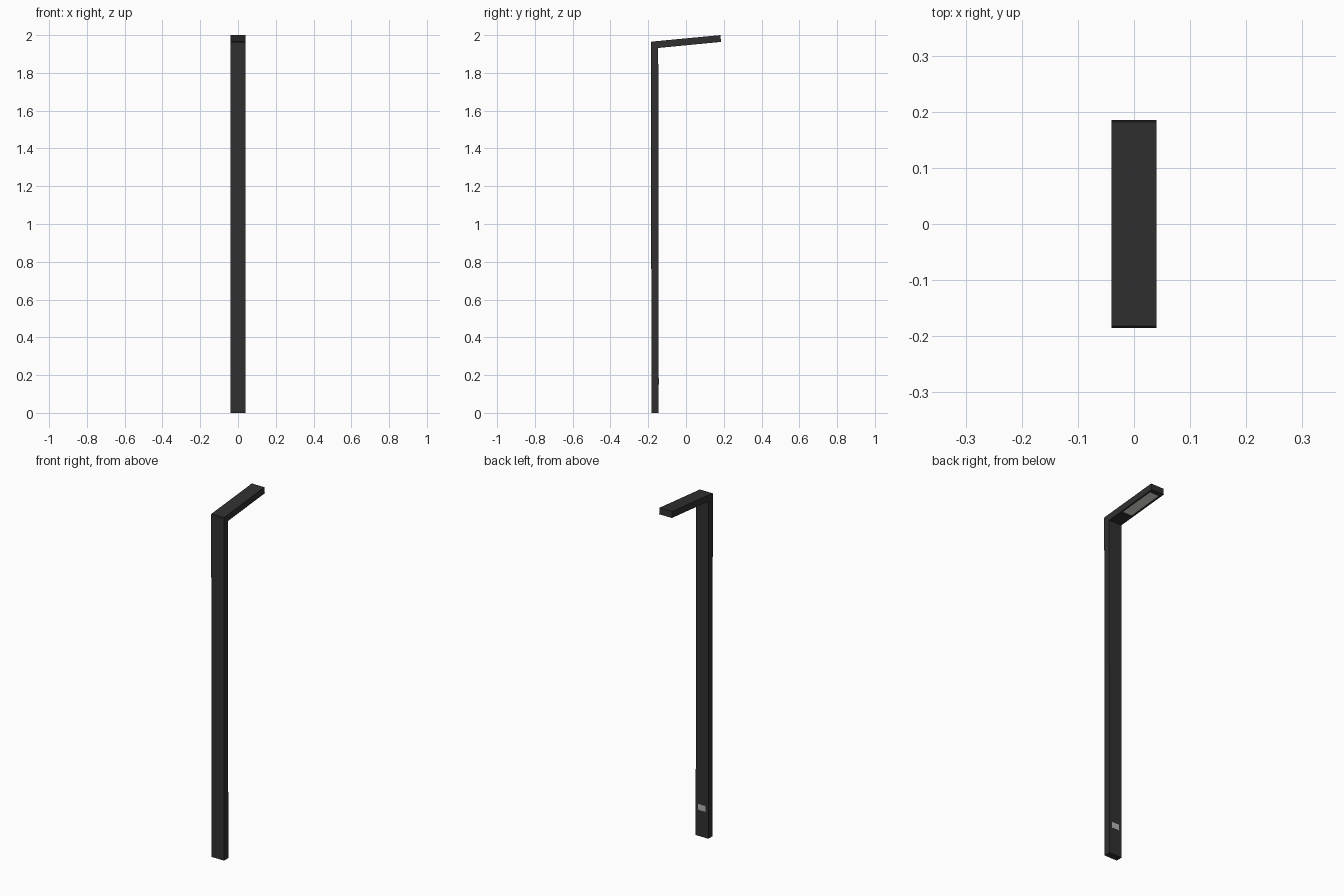
import bpy, bmesh, math
from mathutils import Matrix, Vector

if "Cube" in bpy.data.objects:
    bpy.data.objects.remove(bpy.data.objects["Cube"])


def material(name, rgb):
    m = bpy.data.materials.new(name)
    m.diffuse_color = (*rgb, 1)
    m.use_nodes = True
    m.node_tree.nodes["Principled BSDF"].inputs["Base Color"].default_value = m.diffuse_color
    return m


def add_object(name, bm, mat=None):
    bmesh.ops.recalc_face_normals(bm, faces=bm.faces)
    me = bpy.data.meshes.new(name)
    bm.to_mesh(me)
    bm.free()
    ob = bpy.data.objects.new(name, me)
    bpy.context.collection.objects.link(ob)
    if mat:
        me.materials.append(mat)
    return ob


def box(name, center, size, tilt=0.0, mat=None):
    bm = bmesh.new()
    bmesh.ops.create_cube(bm, size=1, matrix=Matrix.Translation(center)
                          @ Matrix.Rotation(tilt, 4, 'X') @ Matrix.Diagonal((*size, 1)))
    return add_object(name, bm, mat)


black = material("black_metal", (0.03, 0.03, 0.03))
diffuser = material("light_diffuser", (0.75, 0.74, 0.66))
plate_grey = material("plate_grey", (0.45, 0.45, 0.45))

HALF_W = 0.04
TILT = math.atan2(0.035, 0.365)

# Post and arm: one bent profile (y, z) extruded across x
profile = [(-0.183, 0), (-0.145, 0), (-0.147, 1.932), (0.1855, 1.964),
           (0.182, 2.0), (-0.182, 1.9655), (-0.1855, 1.962)]
bm = bmesh.new()
face = bm.faces.new([bm.verts.new((-HALF_W, y, z)) for y, z in profile])
ext = bmesh.ops.extrude_face_region(bm, geom=[face])
bmesh.ops.translate(bm, vec=(2 * HALF_W, 0, 0),
                    verts=[v for v in ext["geom"] if isinstance(v, bmesh.types.BMVert)])
post = add_object("post_and_arm", bm, black)

# Shallow recess for the light in the underside of the arm
y_mid = 0.053
under = Vector((0, y_mid, 1.932 + (y_mid + 0.147) * 0.0962))
up = Vector((0, -math.sin(TILT), math.cos(TILT)))
cutter = box("light_recess_cutter", under, (0.06, 0.216, 0.012), TILT)
cutter.hide_render = True
cutter.hide_set(True)
cut = post.modifiers.new("light_recess", 'BOOLEAN')
cut.operation = 'DIFFERENCE'
cut.solver = 'EXACT'
cut.object = cutter

# Light panel set in the recess
box("light_panel", under + up * 0.0045, (0.06, 0.216, 0.005), TILT, diffuser)

# Small plate low on the back of the post
box("switch_plate", (0, -0.145, 0.167), (0.046, 0.003, 0.034), 0, plate_grey)
